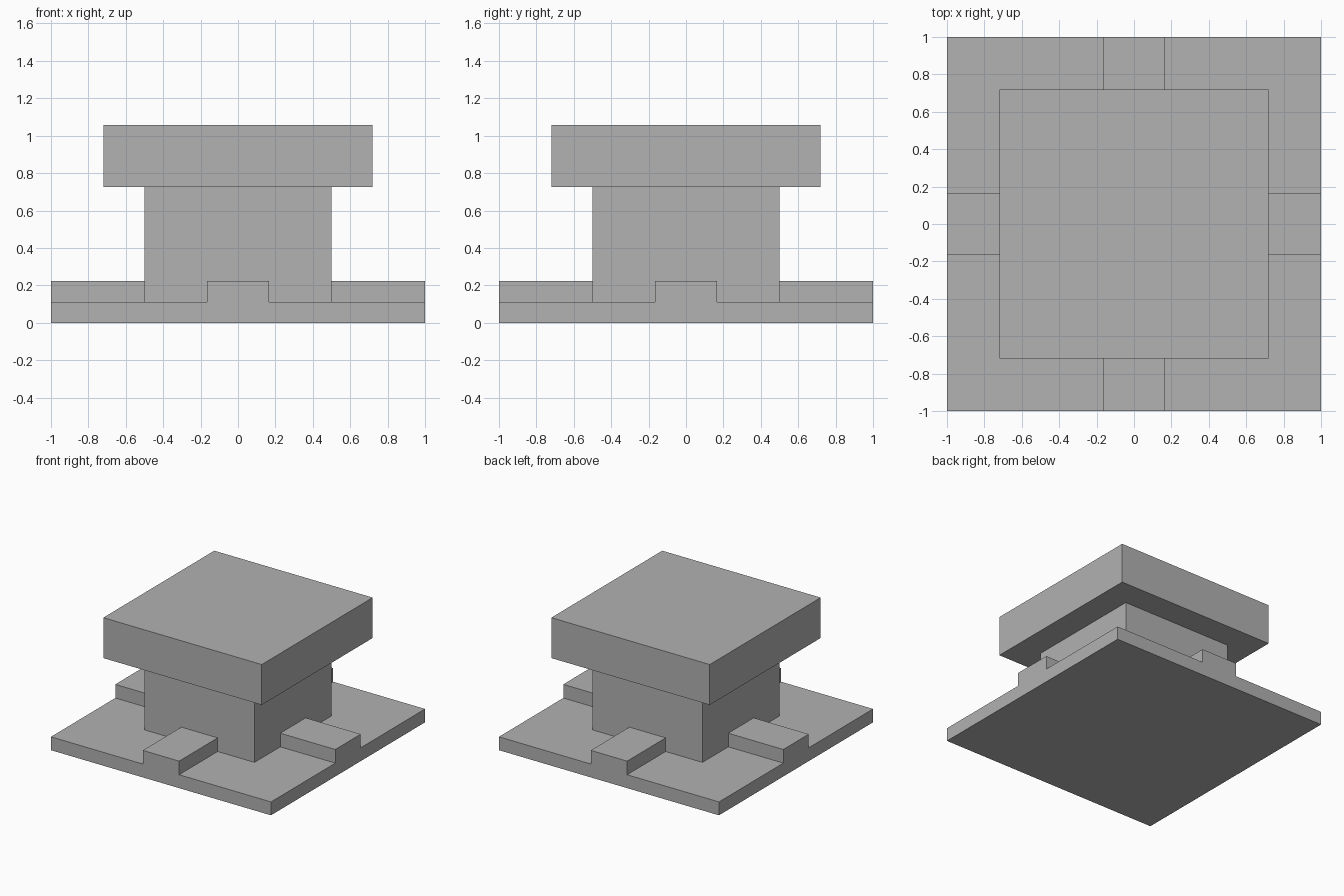
import bpy
import bmesh
from mathutils import Matrix, Vector

cube = bpy.data.objects.get("Cube")
if cube:
    bpy.data.objects.remove(cube, do_unlink=True)

# Key sizes
SLAB_TOP, TAB_TOP = 0.11, 0.222
CAP_BOTTOM, CAP_TOP = 0.725, 1.057
COLUMN_HALF, CAP_HALF, TAB_HALF = 0.5, 0.72, 0.165

GREY = (0.445, 0.445, 0.445, 1)
grey = bpy.data.materials.new("plain grey")
grey.use_nodes = True
grey.diffuse_color = GREY
grey.node_tree.nodes["Principled BSDF"].inputs["Base Color"].default_value = GREY


def square_block(half, bottom, top):
    """A square block centred on the z axis, as a bmesh."""
    bm = bmesh.new()
    scale = Matrix.Diagonal((2 * half, 2 * half, top - bottom, 1))
    shift = Matrix.Translation((0, 0, (bottom + top) / 2))
    bmesh.ops.create_cube(bm, size=1, matrix=shift @ scale)
    return bm


def add_object(name, bm):
    mesh = bpy.data.meshes.new(name)
    bm.normal_update()
    bm.to_mesh(mesh)
    bm.free()
    mesh.materials.append(grey)
    obj = bpy.data.objects.new(name, mesh)
    bpy.context.collection.objects.link(obj)
    return obj


# Base slab, cut along the tab outlines
base = square_block(1, 0, SLAB_TOP)
for axis in (Vector((1, 0, 0)), Vector((0, 1, 0))):
    for offset in (-COLUMN_HALF, -TAB_HALF, TAB_HALF, COLUMN_HALF):
        bmesh.ops.bisect_plane(base, geom=base.verts[:] + base.edges[:] + base.faces[:],
                               plane_co=axis * offset, plane_no=axis)


# Four raised tabs, from the middle of each edge to the column
def is_tab(face):
    c = face.calc_center_median()
    near, far = sorted((abs(c.x), abs(c.y)))
    return face.normal.z > 0.9 and near < TAB_HALF and far > COLUMN_HALF


base.normal_update()
raised = bmesh.ops.extrude_face_region(base, geom=[f for f in base.faces if is_tab(f)])
bmesh.ops.translate(base, vec=(0, 0, TAB_TOP - SLAB_TOP),
                    verts=[v for v in raised["geom"] if isinstance(v, bmesh.types.BMVert)])
bmesh.ops.dissolve_limit(base, angle_limit=0.01, verts=base.verts[:], edges=base.edges[:])
add_object("base_with_tabs", base)

# Column and cap
add_object("column", square_block(COLUMN_HALF, SLAB_TOP, CAP_BOTTOM))
add_object("cap", square_block(CAP_HALF, CAP_BOTTOM, CAP_TOP))
